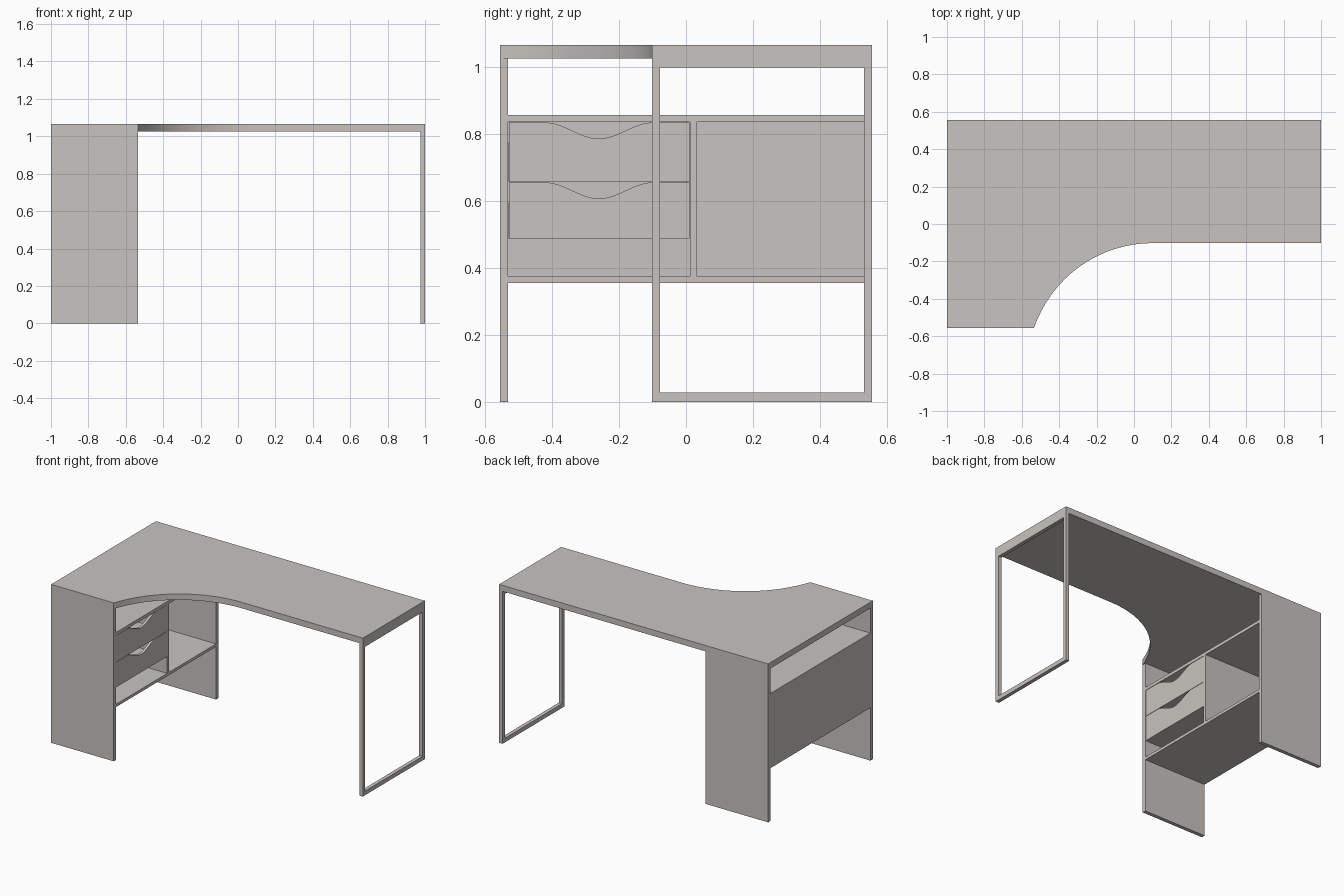
import bpy, bmesh, math

if "Cube" in bpy.data.objects:
    bpy.data.objects.remove(bpy.data.objects["Cube"])

mat = bpy.data.materials.new("warm_grey")
mat.diffuse_color = (0.58, 0.55, 0.525, 1)
mat.use_nodes = True
mat.node_tree.nodes["Principled BSDF"].inputs["Base Color"].default_value = mat.diffuse_color


def finish(name, bm):
    bmesh.ops.recalc_face_normals(bm, faces=bm.faces)
    me = bpy.data.meshes.new(name)
    bm.to_mesh(me)
    bm.free()
    me.materials.append(mat)
    ob = bpy.data.objects.new(name, me)
    bpy.context.collection.objects.link(ob)
    return ob


def add_box(bm, x0, x1, y0, y1, z0, z1):
    vs = bmesh.ops.create_cube(bm, size=1)["verts"]
    for v in vs:
        v.co = (x1 if v.co.x > 0 else x0, y1 if v.co.y > 0 else y0, z1 if v.co.z > 0 else z0)


def box(name, *dims):
    bm = bmesh.new()
    add_box(bm, *dims)
    return finish(name, bm)


def add_prism(bm, pts, vec):
    face = bm.faces.new([bm.verts.new(p) for p in pts])
    ext = bmesh.ops.extrude_face_region(bm, geom=[face])["geom"]
    bmesh.ops.translate(bm, vec=vec, verts=[g for g in ext if isinstance(g, bmesh.types.BMVert)])


D = 0.556      # half depth
T = 0.025      # panel thickness
XI = -0.535    # open side of the cabinet
ZT = 1.025     # underside of the top

# Desk top with concave curved corner
r, cx, cy = 0.67, 0.1, -0.772
end = math.acos((-D - cy) / r)
arc = [(cx - r * math.sin(end * i / 16), cy + r * math.cos(end * i / 16), ZT) for i in range(17)]
arc[-1] = (XI, -D, ZT)
bm = bmesh.new()
add_prism(bm, [(-1, D, ZT), (1, D, ZT), (1, -0.102, ZT)] + arc + [(-1, -D, ZT)], (0, 0, 0.04))
top = finish("desk_top", bm)
bpy.context.view_layer.objects.active = top
top.select_set(True)
bpy.ops.object.shade_smooth_by_angle(angle=math.radians(25))

# Cabinet: two upright panels, shelves, outer side panel, divider
box("front_panel", -1, XI, -D, -D + T, 0, ZT)
box("back_panel", -1, XI, D - T, D, 0, ZT)
yi = D - T
box("upper_shelf", -0.98, XI, -yi, yi, 0.836, 0.857)
box("lower_shelf", -0.98, XI, -yi, yi, 0.355, 0.374)
box("outer_side_panel", -1, -0.98, -yi, yi, 0.355, 0.857)
box("divider", -0.98, XI, 0.012, 0.033, 0.374, 0.836)

# Drawers: wavy front plus a lower open box behind it
XF, XB = XI - 0.018, -0.96
for name, z0, z1 in (("upper_drawer", 0.657, 0.834), ("lower_drawer", 0.487, 0.655)):
    bm = bmesh.new()
    y0, y1, mid, half = -0.528, 0.010, -0.26, 0.16
    wave = []
    for i in range(25):
        t = i / 12 - 1
        wave.append((XF, mid - t * half, z1 - 0.024 * (1 + math.cos(math.pi * t))))
    add_prism(bm, [(XF, y0, z0), (XF, y1, z0), (XF, y1, z1)] + wave + [(XF, y0, z1)],
              (XI - 0.001 - XF, 0, 0))
    zs = z1 - 0.06
    add_box(bm, XB, XF, y0 - 0.002, y0 + 0.012, z0, zs)
    add_box(bm, XB, XF, y1 - 0.012, y1 + 0.001, z0, zs)
    add_box(bm, XB, XB + 0.014, y0 + 0.012, y1 - 0.012, z0, zs)
    add_box(bm, XB + 0.014, XF, y0 + 0.012, y1 - 0.012, z0, z0 + 0.012)
    finish(name, bm)

# Open rectangular leg frame on the right
bm = bmesh.new()
fy = -0.102
add_box(bm, 0.975, 1, fy, fy + T, 0, ZT)
add_box(bm, 0.975, 1, D - T, D, 0, ZT)
add_box(bm, 0.975, 1, fy + T, D - T, 0, 0.028)
add_box(bm, 0.975, 1, fy + T, D - T, 0.998, ZT)
finish("leg_frame", bm)
